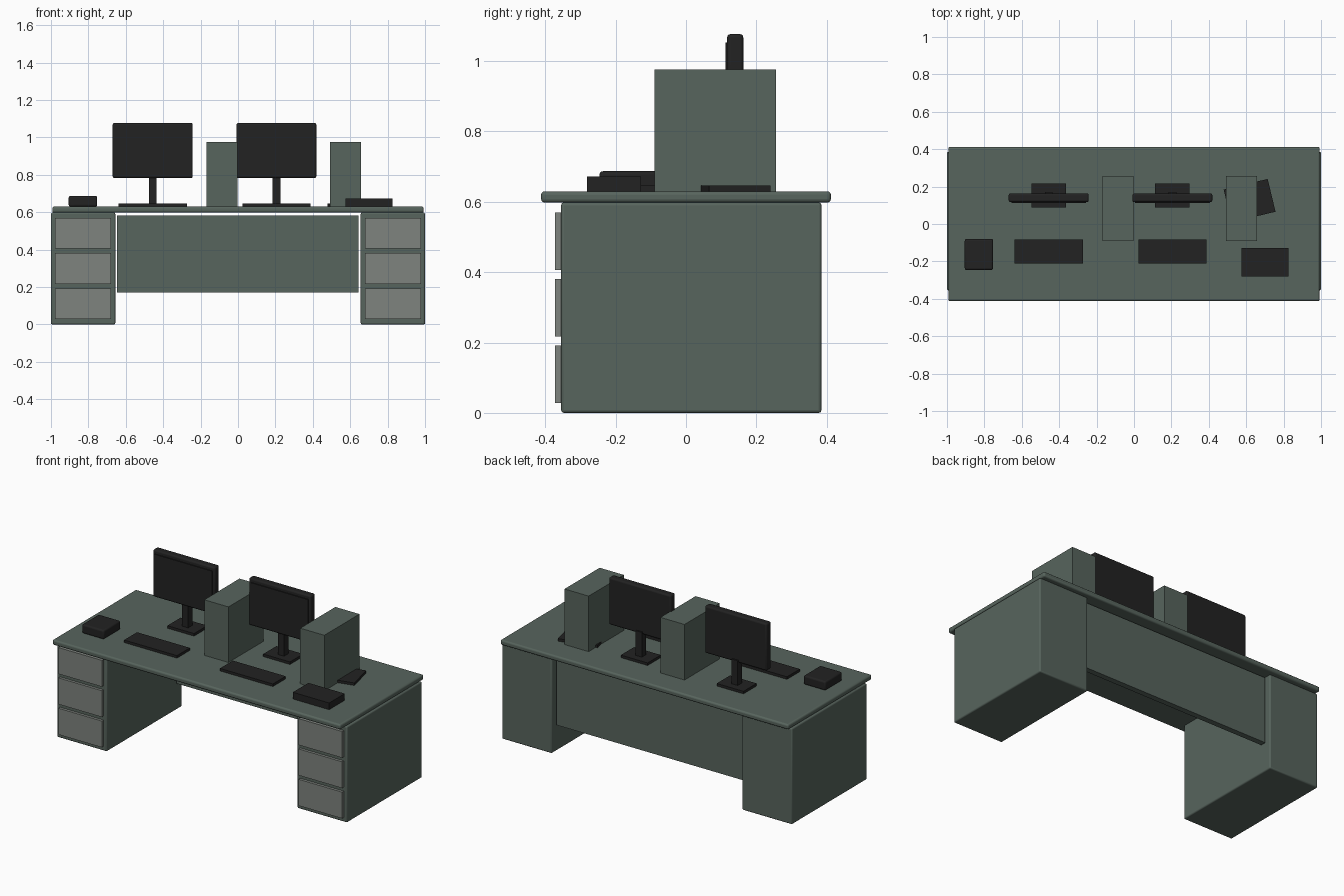
import bpy
from math import radians

cube = bpy.data.objects.get("Cube")
if cube:
    bpy.data.objects.remove(cube, do_unlink=True)


def make_material(name, colour):
    mat = bpy.data.materials.new(name)
    mat.use_nodes = True
    mat.diffuse_color = (*colour, 1)
    bsdf = next(n for n in mat.node_tree.nodes if n.type == 'BSDF_PRINCIPLED')
    bsdf.inputs["Base Color"].default_value = (*colour, 1)
    return mat


green = make_material("grey green", (0.096, 0.129, 0.110))
grey = make_material("drawer grey", (0.21, 0.227, 0.21))
black = make_material("soft black", (0.016, 0.016, 0.016))


def box(name, mat, x, y, z, bevel=0.0, turn=0.0):
    """Box from (min, max) pairs, optionally with rounded edges."""
    spans = (x, y, z)
    bpy.ops.mesh.primitive_cube_add(size=1, location=[(a + b) / 2 for a, b in spans])
    obj = bpy.context.object
    obj.name = name
    obj.scale = [b - a for a, b in spans]
    bpy.ops.object.transform_apply(location=False, rotation=False, scale=True)
    obj.rotation_euler.z = radians(turn)
    obj.data.materials.append(mat)
    if bevel:
        mod = obj.modifiers.new("rounded edges", 'BEVEL')
        mod.width = bevel
        mod.segments = 3
        bpy.ops.object.shade_smooth_by_angle(angle=radians(35))
    return obj


TOP = 0.63  # height of the working surface

# Desk
box("desk_top", green, (-0.993, 0.993), (-0.412, 0.412), (0.598, TOP), 0.01)
box("modesty_panel", green, (-0.647, 0.643), (0.32, 0.355), (0.17, 0.583))

# Drawer pedestals
for side, sign in (("right", -1), ("left", 1)):
    cx = sign * 0.828
    box(f"{side}_pedestal", green, (cx - 0.172, cx + 0.172), (-0.355, 0.385), (0, 0.598), 0.008)
    for i in range(3):
        z = 0.028 + i * 0.189
        box(f"{side}_drawer_{i + 1}", grey, (cx - 0.15, cx + 0.15), (-0.372, -0.35), (z, z + 0.164))

# Two workstations
for side, cx in (("right", -0.456), ("left", 0.205)):
    box(f"{side}_monitor", black, (cx - 0.214, cx + 0.214), (0.117, 0.163), (0.783, 1.077), 0.01)
    box(f"{side}_screen", black, (cx - 0.2, cx + 0.2), (0.112, 0.12), (0.81, 1.053))
    box(f"{side}_stand_pole", black, (cx - 0.021, cx + 0.021), (0.13, 0.172), (TOP, 0.8))
    box(f"{side}_stand_foot", black, (cx - 0.092, cx + 0.092), (0.087, 0.217), (TOP, 0.646))
    box(f"{side}_keyboard", black, (cx - 0.182, cx + 0.182), (-0.21, -0.083), (TOP, 0.646))
    tx = cx + 0.37
    box(f"{side}_computer_tower", green, (tx - 0.083, tx + 0.083), (-0.09, 0.256), (TOP, 0.976))

# Loose items on the desk
box("desk_phone", black, (-0.905, -0.753), (-0.246, -0.08), (TOP, 0.687), 0.01)
box("paper_tray", black, (0.575, 0.825), (-0.281, -0.128), (TOP, 0.672))
box("notebook", black, (0.497, 0.739), (0.035, 0.215), (TOP, 0.646), turn=13.5)
